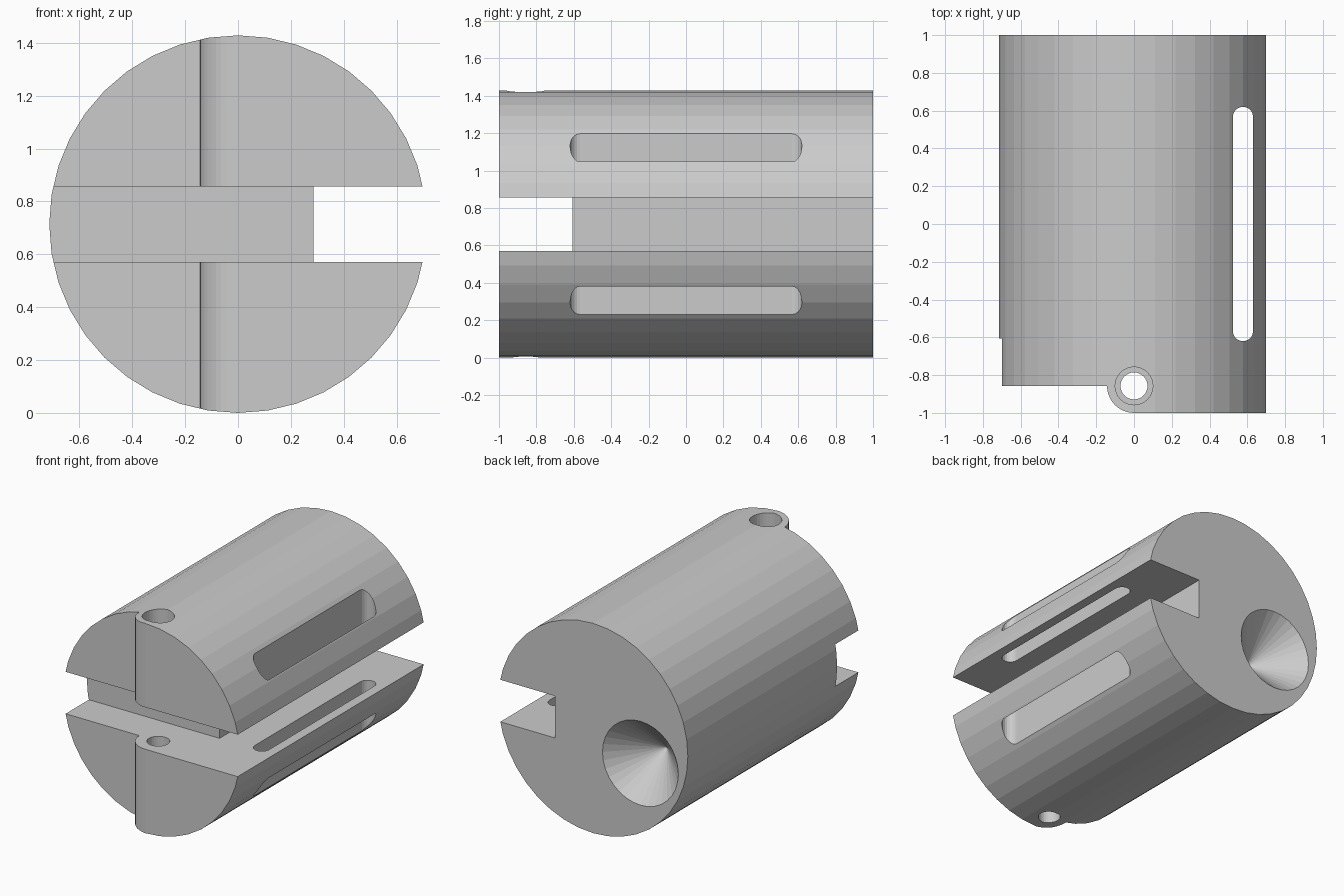
import bpy
import bmesh
from math import pi, cos, sin
from mathutils import Vector, Matrix

R = 0.714          # body radius
U = R / 5          # design module
MID = R            # height of the body axis
HOLE_Y = -1 + U    # pivot hole position

cube = bpy.data.objects.get("Cube")
if cube:
    bpy.data.objects.remove(cube, do_unlink=True)


def make_object(name, bm):
    bmesh.ops.recalc_face_normals(bm, faces=bm.faces)
    mesh = bpy.data.meshes.new(name)
    bm.to_mesh(mesh)
    bm.free()
    obj = bpy.data.objects.new(name, mesh)
    bpy.context.collection.objects.link(obj)
    return obj


def cone(name, r1, r2, depth, matrix, segments=32):
    bm = bmesh.new()
    bmesh.ops.create_cone(bm, cap_ends=True, segments=segments, radius1=r1,
                          radius2=r2, depth=depth, matrix=matrix)
    return make_object(name, bm)


def box(name, low, high):
    low, high = Vector(low), Vector(high)
    bm = bmesh.new()
    bmesh.ops.create_cube(bm, size=1, matrix=Matrix.Translation((low + high) / 2)
                          @ Matrix.Diagonal((*(high - low), 1)))
    return make_object(name, bm)


def prism(name, outline, z0, z1):
    bm = bmesh.new()
    face = bm.faces.new([bm.verts.new((x, y, z0)) for x, y in outline])
    top = bmesh.ops.extrude_face_region(bm, geom=[face])["geom"]
    moved = [v for v in top if isinstance(v, bmesh.types.BMVert)]
    bmesh.ops.translate(bm, verts=moved, vec=(0, 0, z1 - z0))
    return make_object(name, bm)


def arc(cx, cy, r, start, end, steps):
    angles = [start + (end - start) * i / steps for i in range(steps + 1)]
    return [(cx + r * cos(a), cy + r * sin(a)) for a in angles]


def cut(target, cutter):
    cutter.hide_render = True
    mod = target.modifiers.new(cutter.name, "BOOLEAN")
    mod.operation = "DIFFERENCE"
    mod.solver = "EXACT"
    mod.object = cutter
    bpy.context.view_layer.objects.active = target
    bpy.ops.object.modifier_apply(modifier=mod.name)
    bpy.data.objects.remove(cutter, do_unlink=True)


# Round body lying along y
lying = Matrix.Rotation(-pi / 2, 4, "X")
body = cone("slotted_cylinder_body", R, R, 2,
            Matrix.Translation((0, 0, MID)) @ lying, 40)

# Front mouth and full-length side slot
cut(body, box("front_mouth", (-1, -1.2, MID - U), (1, -0.607, MID + U)))
cut(body, box("side_slot", (2 * U, -1.3, MID - U), (1.1, 1.3, MID + U)))

# Recess of the front face with a rounded knuckle
knuckle = arc(0, HOLE_Y, U, pi, 1.5 * pi, 10)
cut(body, prism("front_recess",
                [(-1, HOLE_Y)] + knuckle + [(0, -1.2), (-1, -1.2)], -0.2, 1.7))

# Pivot hole, wider in the upper jaw
for name, radius, height in (("upper_pivot_hole", 0.1, 1.5 * MID),
                             ("lower_pivot_hole", U / 2, 0.5 * MID)):
    cut(body, cone(name, radius, radius, MID + 0.05,
                   Matrix.Translation((0, HOLE_Y, height))))

# Long rounded window through both jaws
half = 0.375 * U
end_y = 0.62 - half
wx = 0.577
window = arc(wx, end_y, half, 0, pi, 10) + arc(wx, -end_y, half, pi, 2 * pi, 10)
cut(body, prism("long_window", window, -0.2, 1.7))

# Conical pit in the back face, extended slightly past the surface
over = 0.02
pit_r = 2 * U
pit = (Matrix.Translation((-2.5 * U, 1 - (pit_r - over) / 2, MID - U))
       @ Matrix.Rotation(pi / 2, 4, "X"))
cut(body, cone("back_pit", pit_r + over, 0, pit_r + over, pit))
